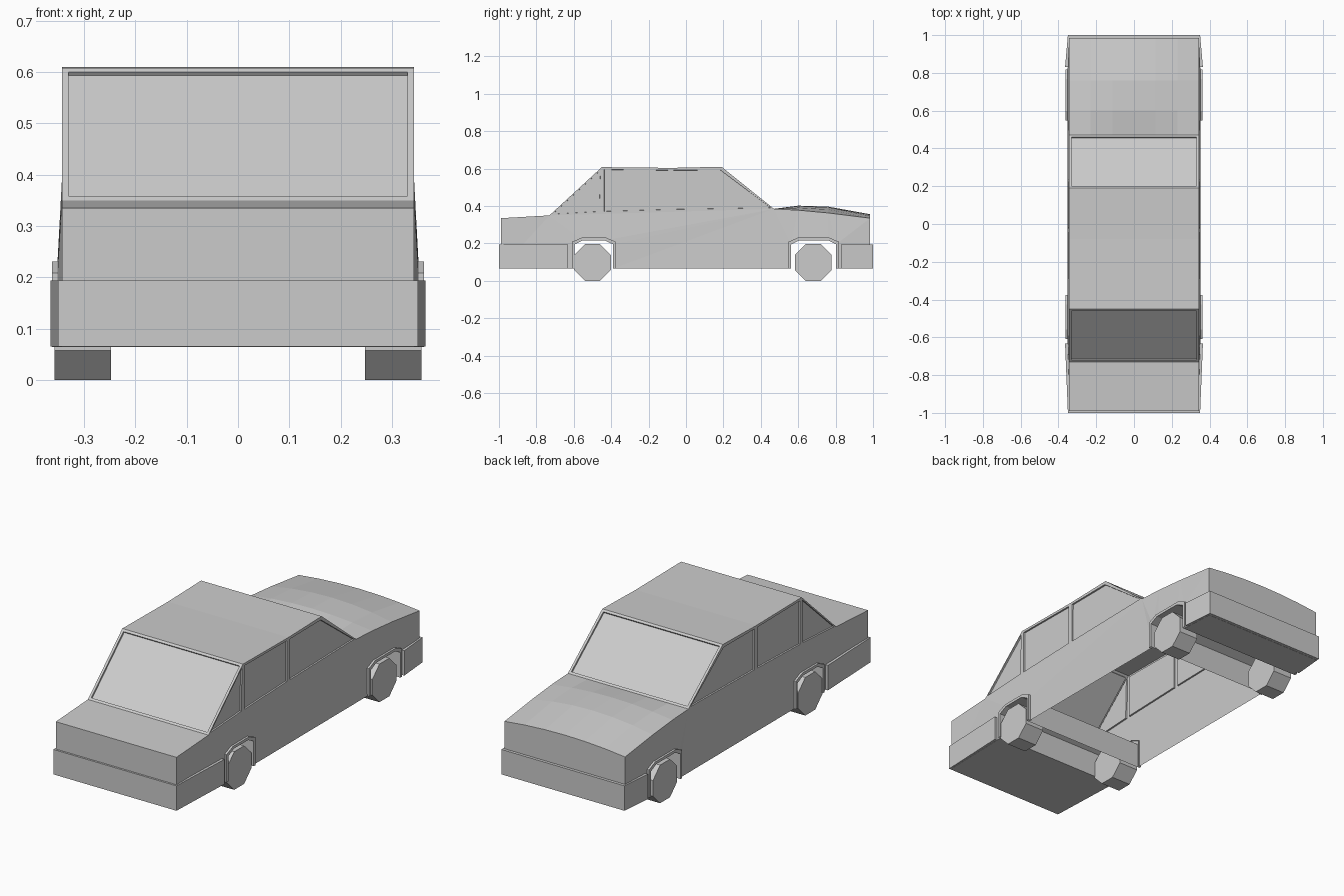
import bpy, bmesh, math

cube = bpy.data.objects.get("Cube")
if cube:
    bpy.data.objects.remove(cube)

grey = bpy.data.materials.new("light_grey")
grey.use_nodes = True
grey.diffuse_color = (0.6, 0.6, 0.6, 1)
grey.node_tree.nodes["Principled BSDF"].inputs["Base Color"].default_value = (0.6, 0.6, 0.6, 1)


def finish(bm, name):
    """Turn a bmesh into a flat shaded grey object."""
    mesh = bpy.data.meshes.new(name)
    bm.to_mesh(mesh)
    bm.free()
    mesh.materials.append(grey)
    obj = bpy.data.objects.new(name, mesh)
    bpy.context.scene.collection.objects.link(obj)
    return obj


def face(bm, points):
    return bm.faces.new([bm.verts.new(p) for p in points])


def weld(bm):
    bmesh.ops.remove_doubles(bm, verts=bm.verts, dist=0.0005)
    bmesh.ops.recalc_face_normals(bm, faces=bm.faces)


WIDTH = 0.343
SILL = 0.065
BELT_FRONT, BELT_BACK = (-0.73, 0.35), (0.47, 0.385)
HOOD_SIDE = [BELT_BACK, (0.60, 0.378), (0.76, 0.363), (0.985, 0.335)]
HOOD_MID = [0.385, 0.402, 0.397, 0.356]


def arch(y0, y1):
    """Outline of a wheel opening, front to back."""
    return [(y0, SILL), (y0, 0.195), (y0 + 0.045, 0.217),
            (y1 - 0.045, 0.217), (y1, 0.195), (y1, SILL)]


ARCHES = {"front": arch(-0.595, -0.39), "back": arch(0.562, 0.803)}

# Lower body: two side panels with wheel tunnels running right across
profile = ([(-0.99, SILL)] + ARCHES["front"] + ARCHES["back"]
           + [(0.985, SILL)] + HOOD_SIDE[::-1] + [BELT_FRONT, (-0.99, 0.335)])


def side_x(y, z):
    return 0.352 if z < 0.25 and abs(y) < 0.9 else WIDTH


bm = bmesh.new()
for s in (-1, 1):
    face(bm, [(s * side_x(y, z), y, z) for y, z in profile])
open_edges = {(ARCHES["front"][-1], ARCHES["back"][0]), (BELT_BACK, BELT_FRONT)}
for a, b in zip(profile, profile[1:] + profile[:1]):
    # the cabin floor and top stay open, the hood has its own panel
    if (a, b) in open_edges or (a[0] > 0.46 and b[0] > 0.46 and max(a[1], b[1]) > 0.3):
        continue
    xa, xb = side_x(*a), side_x(*b)
    face(bm, [(-xa, *a), (xa, *a), (xb, *b), (-xb, *b)])
weld(bm)
bmesh.ops.triangulate(bm, faces=[f for f in bm.faces if len(f.verts) > 4])
finish(bm, "lower_body")

# Crowned lid, with the upright end panel below it
bm = bmesh.new()
rows = []
for (y, z), mid in zip(HOOD_SIDE, HOOD_MID):
    rows.append([(f * WIDTH, y, mid + (z - mid) * abs(f) ** 2)
                 for f in (-1, -0.67, -0.33, 0, 0.33, 0.67, 1)])
rows.append([(x, y, SILL) for x, y, z in rows[-1]])
for r, q in zip(rows, rows[1:]):
    for i in range(len(r) - 1):
        face(bm, [r[i], r[i + 1], q[i + 1], q[i]])
weld(bm)
finish(bm, "crowned_lid")


# Cabin: roof, sloping screens and three side windows each side
def belt(y):
    t = (y - BELT_FRONT[0]) / (BELT_BACK[0] - BELT_FRONT[0])
    return (y, BELT_FRONT[1] + t * (BELT_BACK[1] - BELT_FRONT[1]))


bm = bmesh.new()
top = [BELT_FRONT, (-0.45, 0.608), (-0.08, 0.604), (0.19, 0.61), BELT_BACK]
glass = []
for i, (a, b) in enumerate(zip(top, top[1:])):
    f = face(bm, [(-WIDTH, *a), (WIDTH, *a), (WIDTH, *b), (-WIDTH, *b)])
    if i in (0, 3):
        glass.append(f)
outlines = [
    [BELT_FRONT, belt(-0.45), top[1]],
    [belt(-0.45), belt(-0.08), top[2], top[1]],
    [belt(-0.08), BELT_BACK, top[3], top[2]],
]
for s in (-1, 1):
    for outline in outlines:
        glass.append(face(bm, [(s * WIDTH, *p) for p in outline]))
weld(bm)
bmesh.ops.inset_individual(bm, faces=glass, thickness=0.018, depth=0)
bmesh.ops.inset_individual(bm, faces=glass, thickness=0.001, depth=-0.008)
finish(bm, "cabin")


# Wrap-around bumpers, wider towards the wheels
def bumper(name, end, inner):
    bm = bmesh.new()
    plan = [(-0.35, end), (0.35, end), (0.365, inner), (-0.365, inner)]
    low = [(x, y, 0.066) for x, y in plan]
    high = [(x, y, 0.194) for x, y in plan]
    face(bm, low)
    face(bm, high)
    for i in range(4):
        j = (i + 1) % 4
        face(bm, [low[i], low[j], high[j], high[i]])
    weld(bm)
    finish(bm, name)


bumper("front_bumper", -1.0, -0.632)
bumper("back_bumper", 1.0, 0.83)


# Raised lips around the wheel openings
def arch_lip(name, inner, s):
    bm = bmesh.new()
    mid = (inner[0][0] + inner[-1][0]) / 2
    grow = 1 + 0.014 / (inner[-1][0] - mid)
    outer = [(mid + (y - mid) * grow, z + (0.014 if z > 0.1 else 0)) for y, z in inner]
    loop = [(a, b, c, d) for a, b, c, d in zip(inner, inner[1:], outer[1:], outer)]
    for a, b, c, d in loop:
        near = [(s * 0.362, *p) for p in (a, b, c, d)]
        far = [(s * 0.343, *p) for p in (a, b, c, d)]
        face(bm, near)
        face(bm, [near[0], near[1], far[1], far[0]])
        face(bm, [near[2], near[3], far[3], far[2]])
    weld(bm)
    finish(bm, name)


# Eight-sided wheels
def wheel(name, x, y):
    bm = bmesh.new()
    bmesh.ops.create_cone(bm, cap_ends=True, segments=8, radius1=0.106,
                          radius2=0.106, depth=0.11)
    for v in bm.verts:
        px, py, pz = v.co
        a = math.pi / 8
        v.co = (pz, px * math.cos(a) - py * math.sin(a),
                px * math.sin(a) + py * math.cos(a))
    low = min(v.co.z for v in bm.verts)
    bmesh.ops.translate(bm, verts=bm.verts, vec=(x, y, -low))
    weld(bm)
    finish(bm, name)


for end, wheel_y in (("front", -0.5), ("back", 0.68)):
    for side, s in (("left", 1), ("right", -1)):
        arch_lip(f"{end}_{side}_arch_lip", ARCHES[end], s)
        wheel(f"{end}_{side}_wheel", s * 0.302, wheel_y)
